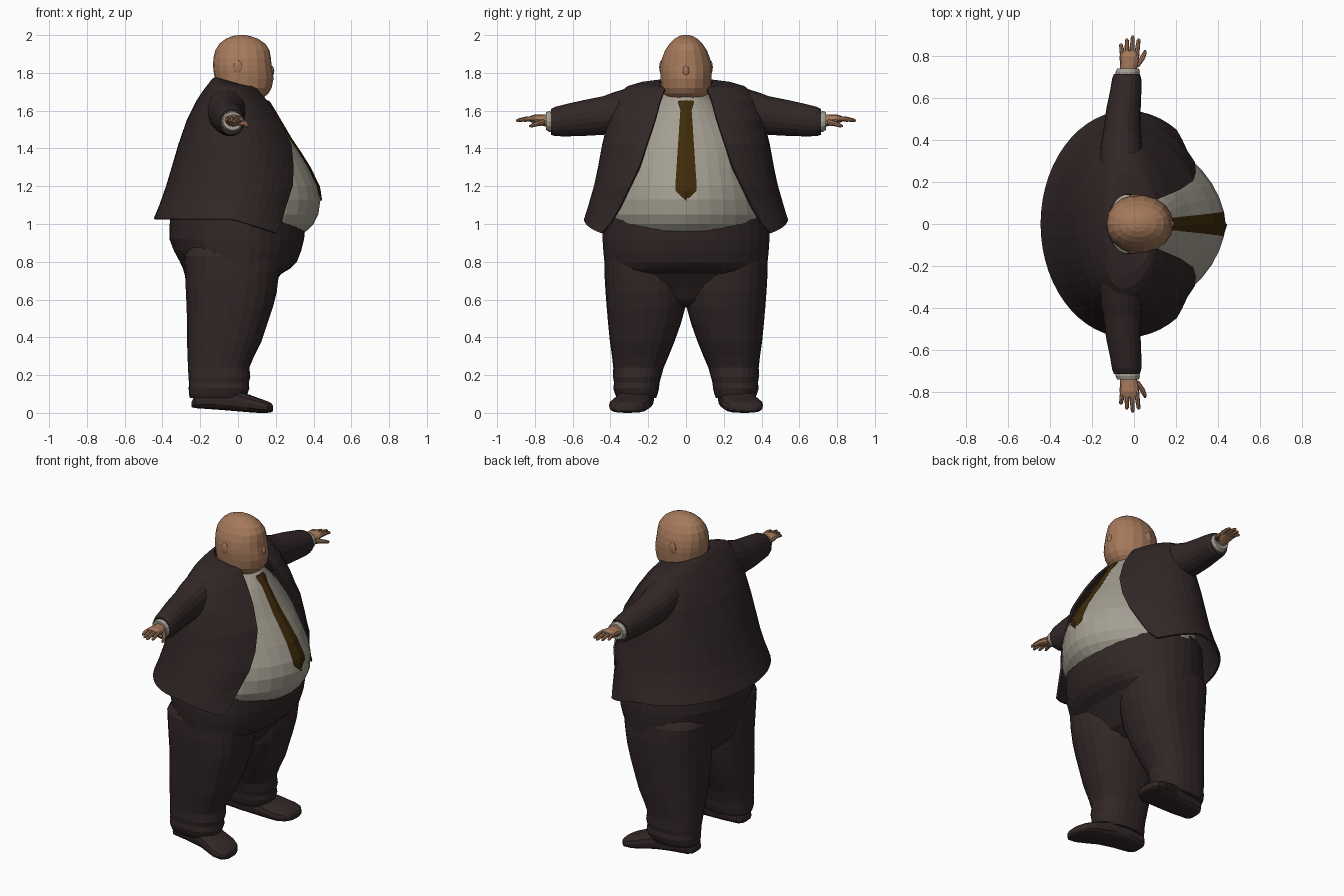
import bpy, bmesh, math
from mathutils import Vector


def material(name, rgb):
    m = bpy.data.materials.new(name)
    m.diffuse_color = (*rgb, 1)
    return m


SUIT = material("dark suit cloth", (0.032, 0.020, 0.020))
SHIRT = material("pale shirt cloth", (0.37, 0.345, 0.285))
TIE = material("brown tie cloth", (0.048, 0.023, 0.003))
SKIN = material("skin", (0.375, 0.19, 0.104))


def finish(name, bm, mat, mirror=False):
    bmesh.ops.recalc_face_normals(bm, faces=bm.faces)
    me = bpy.data.meshes.new(name)
    bm.to_mesh(me)
    bm.free()
    me.materials.append(mat)
    ob = bpy.data.objects.new(name, me)
    bpy.context.collection.objects.link(ob)
    if mirror:
        mod = ob.modifiers.new("mirror", 'MIRROR')
        mod.use_axis = (False, True, False)
        mod.use_mirror_merge = False
    return ob


def loft(name, rings, mat, closed=True, mirror=False):
    """Skin a list of equal-length point rings; closed rings get end caps."""
    bm = bmesh.new()
    vs = [[bm.verts.new(p) for p in r] for r in rings]
    n = len(rings[0])
    for a, b in zip(vs, vs[1:]):
        for i in range(n if closed else n - 1):
            j = (i + 1) % n
            bm.faces.new((a[i], a[j], b[j], b[i]))
    if closed:
        bm.faces.new(vs[0])
        bm.faces.new(vs[-1])
    return finish(name, bm, mat, mirror)


def unit(n, p):
    """Superellipse outline of radius 1."""
    out = []
    for i in range(n):
        t = 2 * math.pi * i / n
        c, s = math.cos(t), math.sin(t)
        out.append((math.copysign(abs(c) ** (2 / p), c), math.copysign(abs(s) ** (2 / p), s)))
    return out


def level(z, xb, xf, y0, y1, n=24, p=2.0, cx=None):
    """Horizontal ring between back xb, front xf and sides y0, y1."""
    cx = (xb + xf) / 2 if cx is None else cx
    yc, ry = (y0 + y1) / 2, (y1 - y0) / 2
    return [(cx + c * (xf - cx if c > 0 else cx - xb), yc + s * ry, z) for c, s in unit(n, p)]


def tube(name, path, mat, n=12, mirror=True):
    """Loft along y; path rows are (y, x, z, x radius, z radius)."""
    rings = [[(x + c * rx, y, z + s * rz) for c, s in unit(n, 2)] for y, x, z, rx, rz in path]
    return loft(name, rings, mat, mirror=mirror)


def blob(name, centre, size, mat, mirror=False):
    bm = bmesh.new()
    bmesh.ops.create_icosphere(bm, subdivisions=2, radius=1)
    for v in bm.verts:
        v.co = Vector(a * b for a, b in zip(v.co, size)) + Vector(centre)
    return finish(name, bm, mat, mirror)


# Shirt: a round belly
loft("shirt", [level(z, xb, xf, -y, y, 36, 1.75, 0) for z, xb, xf, y in [
    (0.93, -.30, .30, .38), (0.965, -.33, .365, .405), (1.0, -.34, .40, .425),
    (1.05, -.34, .425, .44), (1.13, -.33, .437, .43), (1.2, -.32, .424, .415),
    (1.3, -.29, .376, .385), (1.38, -.27, .326, .365), (1.45, -.24, .279, .335),
    (1.53, -.20, .232, .28), (1.60, -.16, .19, .21), (1.66, -.11, .148, .145),
    (1.70, -.10, .11, .122)]], SHIRT)

# Tie with knot and pointed tip, bedded on the belly
loft("tie", [[(x - .007, -w, z), (x + .003, 0, z), (x - .007, w, z), (x - .03, 0, z)]
             for z, x, w in [
    (1.655, .158, .036), (1.645, .168, .043), (1.60, .196, .030), (1.53, .237, .035),
    (1.45, .284, .040), (1.38, .332, .045), (1.3, .382, .050), (1.2, .430, .057),
    (1.175, .435, .055), (1.125, .442, .003)]], TIE)

# Jacket: rows of (z, back x, widest x, half width, front edge x, front edge y)
rows = [(1.025, -.44, -.03, .535, .20, .445), (1.04, -.435, -.03, .53, .225, .40),
        (1.1, -.41, -.03, .51, .25, .345), (1.2, -.375, -.03, .482, .285, .293),
        (1.3, -.345, -.04, .46, .29, .245), (1.42, -.31, -.04, .438, .278, .205),
        (1.55, -.265, -.04, .408, .215, .162), (1.65, -.215, -.045, .37, .15, .135),
        (1.705, -.178, -.05, .34, .115, .12), (1.735, -.155, -.055, .305, .10, .112),
        (1.757, -.138, -.05, .24, .08, .106), (1.772, -.122, -.03, .14, .07, .10)]
slope = {8: .05, 9: .1, 10: .16, 11: .28}
rings = []
for k, (z, xb, cx, yh, xf, ye) in enumerate(rows):
    end = math.pi - math.asin(ye / yh)
    rf = (xf - cx) / -math.cos(end)
    ring = []
    for i in range(41):
        a = end * (i / 20 - 1)
        c = math.cos(a)
        x = cx - c * ((cx - xb) if c > 0 else rf)
        # hem hangs lower in front, collar slopes down to the throat
        dip = 0.075 * max(0, c / math.cos(end)) * (1, .55, .1)[k] if k < 3 else 0
        ring.append((x, yh * math.sin(a), z - dip - slope.get(k, 0) * (x - xb)))
    rings.append(ring)
jacket = loft("jacket", rings, SUIT, closed=False)
thick = jacket.modifiers.new("cloth thickness", 'SOLIDIFY')
thick.thickness = 0.012
thick.offset = 0

# Sleeves, shirt cuffs and hands
tube("sleeve", [(.22, -.06, 1.63, .09, .095), (.30, -.058, 1.61, .105, .112),
                (.38, -.06, 1.588, .098, .11), (.44, -.057, 1.574, .09, .102),
                (.55, -.05, 1.56, .082, .094), (.63, -.04, 1.55, .075, .086),
                (.69, -.035, 1.543, .07, .078), (.715, -.034, 1.54, .062, .068)], SUIT, 20)
tube("shirt_cuff", [(.69, -.034, 1.54, .055, .055), (.725, -.03, 1.543, .058, .056),
                    (.742, -.028, 1.545, .052, .048)], SHIRT, 14)
tube("palm", [(.72, -.028, 1.545, .038, .034), (.76, -.024, 1.55, .043, .03),
              (.80, -.022, 1.556, .047, .024), (.825, -.02, 1.556, .043, .016)], SKIN)
for i, (x0, x1, tip) in enumerate([(-.055, -.062, .862), (-.033, -.034, .885),
                                   (-.010, -.006, .90), (.013, .022, .885)]):
    mid = (.805 + tip) / 2
    tube("finger_%d" % (i + 1), [(.80, x0, 1.557, .012, .014), (mid, (x0 + x1) / 2, 1.556, .011, .012),
                                 (tip - .008, x1, 1.549, .009, .009), (tip, x1, 1.547, .004, .004)],
         SKIN, 8)
tube("thumb", [(.75, .005, 1.54, .02, .018), (.785, .036, 1.532, .014, .014),
               (.815, .05, 1.522, .011, .011), (.83, .053, 1.518, .004, .005)], SKIN, 8)

# Head with heavy jowls, running down into the neck
loft("head", [level(z, xb, xf, -y, y, 18, 2.1, .02) for z, xb, xf, y in [
    (1.62, -.07, .10, .085), (1.665, -.095, .13, .10), (1.69, -.105, .16, .12),
    (1.72, -.115, .178, .132), (1.77, -.123, .188, .137), (1.81, -.13, .184, .139),
    (1.84, -.132, .178, .137), (1.88, -.13, .174, .128), (1.92, -.12, .167, .112),
    (1.955, -.098, .144, .088), (1.98, -.066, .107, .062), (1.995, -.03, .065, .036),
    (2.0, 0, .04, .015)]], SKIN)
blob("nose", (.176, 0, 1.81), (.017, .018, .03), SKIN)
blob("ear", (.0, .132, 1.83), (.024, .01, .036), SKIN, True)

# Trouser seat with a belly pouch; the waistband rises at the sides and back
seat = [level(z, xb, xf, -y, y, 36, p, 0) for z, xb, xf, y, p in [
    (0.97, -.36, .355, .435, 2), (0.92, -.363, .35, .442, 2), (0.86, -.34, .335, .438, 2.05),
    (0.80, -.308, .312, .432, 2.05), (0.765, -.292, .278, .43, 2.1), (0.735, -.283, .228, .428, 2.3),
    (0.66, -.27, .17, .415, 2.4), (0.60, -.24, .13, .36, 2.3), (0.56, -.16, .06, .22, 2)]]
seat[0] = [(x, y, z + min(.1, .5 * y * y + (.4 * -x if x < 0 else 0))) for x, y, z in seat[0]]
loft("trouser_seat", seat, SUIT)
# Legs, bunching into soft folds above the shoe
loft("trouser_leg", [level(z, xb, xf, y0, y1, 24, 2.4) for z, xb, xf, y0, y1 in [
    (0.92, -.24, .22, .04, .39), (0.83, -.285, .225, .02, .428), (0.74, -.28, .217, .002, .432),
    (0.64, -.276, .205, .001, .426), (0.56, -.272, .185, .003, .42), (0.47, -.27, .155, .028, .412),
    (0.38, -.27, .125, .06, .403), (0.30, -.267, .085, .092, .392), (0.24, -.265, .06, .118, .385),
    (0.19, -.262, .065, .132, .386), (0.16, -.26, .057, .14, .381), (0.13, -.261, .06, .143, .385),
    (0.10, -.26, .05, .15, .376), (0.08, -.255, .04, .158, .366)]], SUIT, mirror=True)

# Shoes: rows of (x, bottom z, top z, centre y, half width), toes turned out
loft("shoe", [[(x, yc + c * w, zb + (zt - zb) * (0.5 + 0.5 * s)) for c, s in unit(16, 2.8)]
              for x, zb, zt, yc, w in [
    (-.245, .03, .06, .25, .05), (-.225, .025, .10, .252, .075), (-.12, .018, .13, .257, .088),
    (-.02, .01, .125, .27, .092), (.05, .004, .10, .288, .10), (.11, 0, .078, .303, .105),
    (.155, 0, .062, .315, .09), (.178, .004, .05, .32, .06), (.186, .01, .035, .322, .03)]],
     SUIT, mirror=True)
